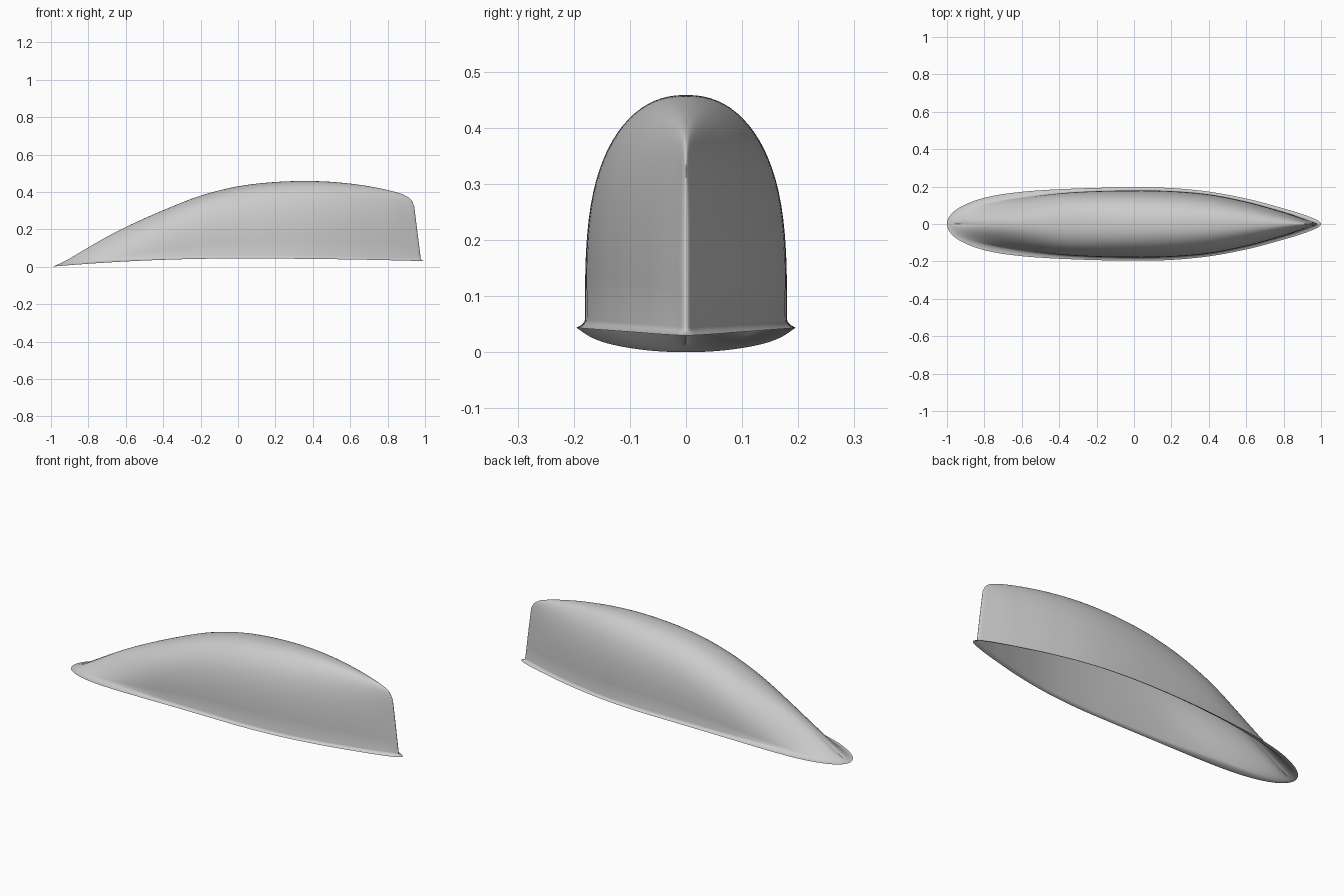
import bpy, bmesh, math

cube = bpy.data.objects.get("Cube")
if cube:
    bpy.data.objects.remove(cube)


def angle(x):
    return math.acos(max(-1, min(1, -x)))


def curve(keys):
    """Smooth curve through (x, value) keys, eased towards both ends."""
    ts = [angle(k[0]) for k in keys]
    vs = [k[1] for k in keys]
    n = len(keys)

    def slope(i):
        a, b = max(i - 1, 0), min(i + 1, n - 1)
        return (vs[b] - vs[a]) / (ts[b] - ts[a])

    def value(x):
        t = angle(x)
        i = 0
        while i < n - 2 and t > ts[i + 1]:
            i += 1
        d = ts[i + 1] - ts[i]
        s = (t - ts[i]) / d
        return ((2 * s**3 - 3 * s**2 + 1) * vs[i] + (s**3 - 2 * s**2 + s) * d * slope(i)
                + (3 * s**2 - 2 * s**3) * vs[i + 1] + (s**3 - s**2) * d * slope(i + 1))
    return value


def smooth(s):
    s = max(0, min(1, s))
    return s * s * (3 - 2 * s)


# Half widths of the flared rim and of the body, and height of the ridge,
# all along the length (-1 nose, 1 tail)
rim_width = curve([(-1, 0), (-.95, .077), (-.8, .14), (-.6, .172), (-.3, .19), (0, .196),
                   (.2, .192), (.4, .173), (.6, .136), (.8, .083), (.95, .034), (1, 0)])
body_width = curve([(-1, 0), (-.95, .055), (-.8, .113), (-.6, .149), (-.3, .173), (0, .18),
                    (.2, .176), (.4, .159), (.6, .122), (.8, .07), (.95, .022), (1, 0)])
ridge = curve([(-.95, .014), (-.9, .042), (-.8, .103), (-.6, .212), (-.4, .302), (-.2, .38),
               (0, .43), (.2, .453), (.4, .458), (.6, .445), (.815, .411),
               (.927, .379), (.96, .355), (.977, .325)])


def rim_height(x):
    return .044 - (.044 if x < 0 else .014) * x * x


def section(u):
    """Half section from rim, through the fillet, over the wall to the ridge."""
    xb = .0135 + .9635 * u
    wr, wb = rim_width(u), body_width(u)
    zr, top = rim_height(u), ridge(xb)
    bell = 1 - smooth((u + 1) / .65)
    zb = rim_height(xb) + .014 * (1 - bell)
    points = []
    for k in range(FILLET):
        s = k / FILLET
        a, b, c = (1 - s)**2, 2 * s * (1 - s), s * s
        points.append((a * u + (b + c) * xb,
                       a * wr + b * (wb + .15 * (wr - wb)) + c * wb,
                       a * zr + b * (zr + .004) + c * zb))
    # The tail leans forward as it rises
    lean = .035 * max(0, (u - .4) / .6)**2
    full = smooth(u + 1)
    for k in range(WALL + 1):
        a = math.pi / 2 * k / WALL
        rise = math.sin(a)**(2 / (2.2 + 1.1 * full))
        side = max(0, math.cos(a))**(2 / (2.1 + .2 * full)) if k < WALL else 0
        points.append((xb - lean * rise, wb * side, zb + (top - zb) * rise))
    # Towards the nose the section melts into a soft bell without a crease
    last = len(points) - 1
    soft = []
    for k, (x, y, z) in enumerate(points):
        s = k / last
        target = (u + (xb - u) * s, wr * (1 - s), zr + (top - zr) * smooth(s))
        soft.append(tuple(p + (q - p) * bell for p, q in zip((x, y, z), target)))
    return soft


STATIONS, FILLET, WALL = 96, 6, 22

# Open shell: half the skin, mirrored
bm = bmesh.new()
rows = [[bm.verts.new(p) for p in section(-math.cos(math.pi * i / STATIONS))]
        for i in range(STATIONS + 1)]
for r, s in zip(rows, rows[1:]):
    for k in range(len(r) - 1):
        bm.faces.new((r[k], r[k + 1], s[k + 1], s[k]))
for v in bm.verts:
    if abs(v.co.y) < 1e-5:
        v.co.y = 0
half = list(bm.verts) + list(bm.edges) + list(bm.faces)
copy = bmesh.ops.duplicate(bm, geom=half)["geom"]
for v in copy:
    if isinstance(v, bmesh.types.BMVert):
        v.co.y *= -1
bmesh.ops.reverse_faces(bm, faces=[f for f in copy if isinstance(f, bmesh.types.BMFace)])
bmesh.ops.remove_doubles(bm, verts=bm.verts, dist=1e-5)
bmesh.ops.dissolve_degenerate(bm, dist=1e-6, edges=bm.edges)
bm.normal_update()
if sum(f.normal.z * f.calc_area() for f in bm.faces) < 0:
    bmesh.ops.reverse_faces(bm, faces=bm.faces)

mesh = bpy.data.meshes.new("canopy_shell")
bm.to_mesh(mesh)
bm.free()
shell = bpy.data.objects.new("canopy_shell", mesh)
bpy.context.collection.objects.link(shell)

# Plain grey
grey = bpy.data.materials.new("plain_grey")
grey.use_nodes = True
colour = (.6, .6, .6, 1)
grey.diffuse_color = colour
grey.node_tree.nodes["Principled BSDF"].inputs["Base Color"].default_value = colour
mesh.materials.append(grey)

# Smooth skin with a sharp trailing edge
bpy.ops.object.select_all(action="DESELECT")
shell.select_set(True)
bpy.context.view_layer.objects.active = shell
bpy.ops.object.shade_smooth_by_angle(angle=math.radians(35))
